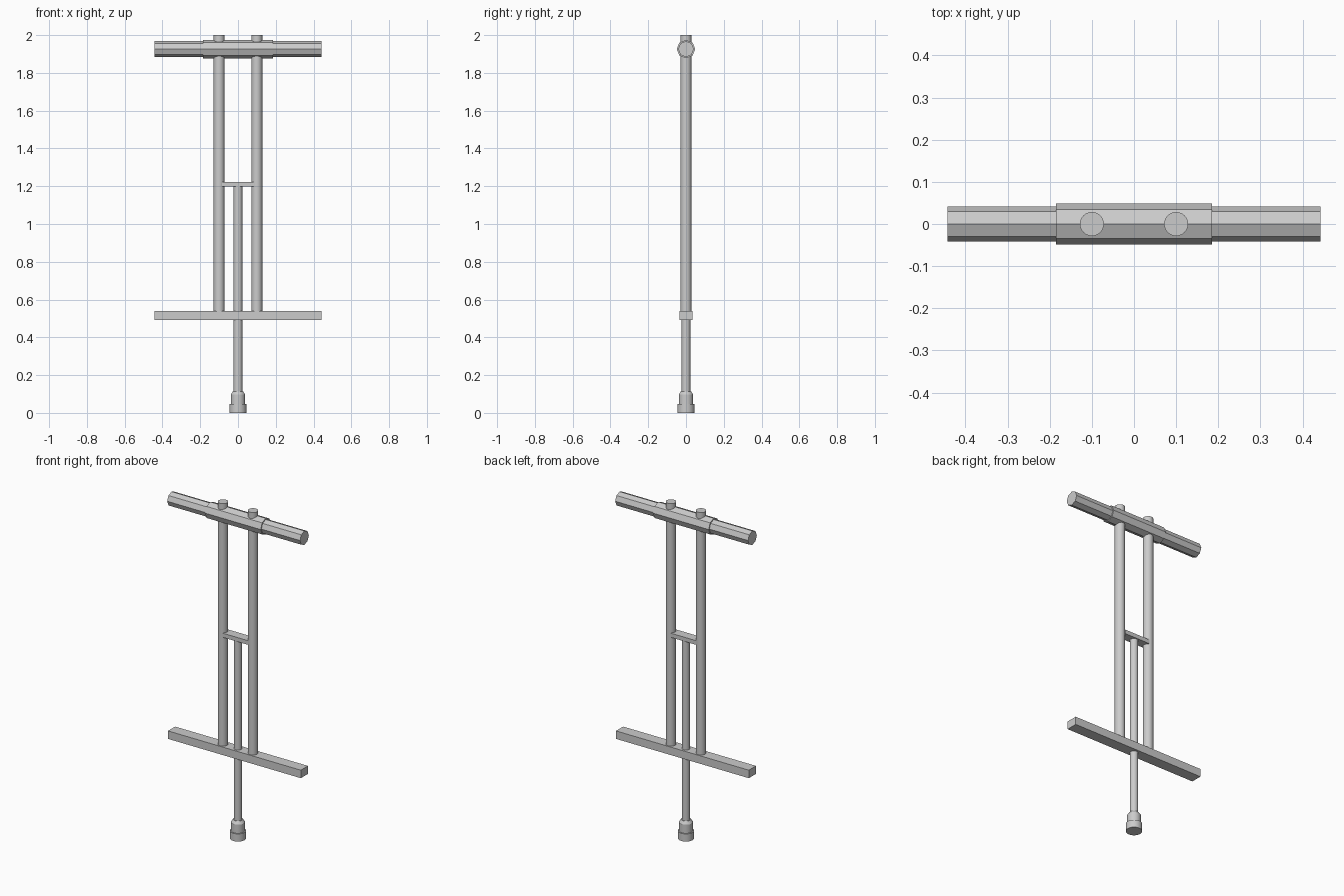
import bpy
import math

if "Cube" in bpy.data.objects:
    bpy.data.objects.remove(bpy.data.objects["Cube"])

SMOOTH = math.radians(30)


def box(name, size, loc):
    bpy.ops.mesh.primitive_cube_add(size=1, location=loc)
    ob = bpy.context.object
    ob.name = name
    ob.scale = size
    bpy.ops.object.transform_apply(location=False, rotation=False, scale=True)
    return ob


def rod(name, radius, z0, z1, x=0.0, sides=32):
    bpy.ops.mesh.primitive_cylinder_add(vertices=sides, radius=radius, depth=z1 - z0,
                                        location=(x, 0, (z0 + z1) / 2))
    ob = bpy.context.object
    ob.name = name
    bpy.ops.object.shade_smooth_by_angle(angle=SMOOTH)
    return ob


def octagon_bar(name, radius, length, z):
    # flat-shaded octagon along x, with a corner on top
    bpy.ops.mesh.primitive_cylinder_add(vertices=8, radius=radius, depth=length,
                                        location=(0, 0, z), rotation=(0, math.pi / 2, 0))
    bpy.context.object.name = name


def lathe(name, profile, sides=32):
    verts, faces = [], []
    for r, z in profile:
        for i in range(sides):
            a = 2 * math.pi * i / sides
            verts.append((r * math.cos(a), r * math.sin(a), z))
    for k in range(len(profile) - 1):
        for i in range(sides):
            j = (i + 1) % sides
            faces.append((k * sides + i, k * sides + j,
                          (k + 1) * sides + j, (k + 1) * sides + i))
    faces.append(tuple(reversed(range(sides))))
    faces.append(tuple(range((len(profile) - 1) * sides, len(profile) * sides)))
    mesh = bpy.data.meshes.new(name)
    mesh.from_pydata(verts, [], faces)
    ob = bpy.data.objects.new(name, mesh)
    bpy.context.collection.objects.link(ob)
    bpy.ops.object.select_all(action='DESELECT')
    ob.select_set(True)
    bpy.context.view_layer.objects.active = ob
    bpy.ops.object.shade_smooth_by_angle(angle=SMOOTH)


# Rubber foot: wide tread, narrower collar, chamfered top
lathe("rubber_foot", [(0.045, 0), (0.045, 0.046), (0.038, 0.046),
                      (0.038, 0.098), (0.027, 0.114)])

# Central plunger rod
rod("plunger_rod", 0.023, 0.09, 1.2)

# Footrest and the small brace between the posts
box("footrest", (0.885, 0.068, 0.048), (0, 0, 0.516))
box("post_brace", (0.17, 0.056, 0.025), (0, 0, 1.21))

# Twin upright posts
for side, x in (("left", -0.1), ("right", 0.1)):
    rod(side + "_post", 0.0285, 0.53, 2.0, x)

# Handlebar with a thicker middle sleeve
octagon_bar("handlebar", 0.042, 0.885, 1.926)
octagon_bar("handlebar_sleeve", 0.049, 0.37, 1.926)
